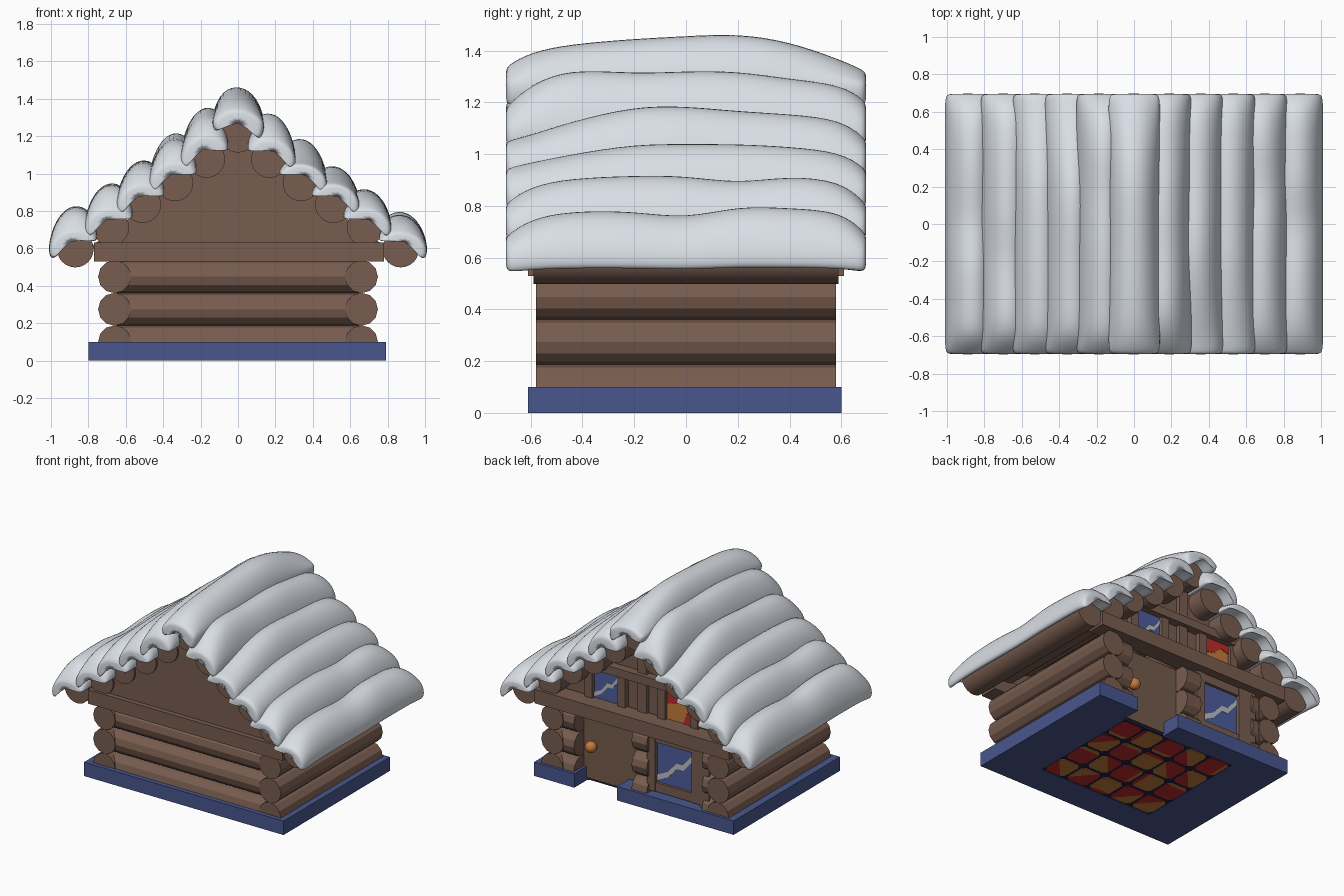
import bpy, bmesh, math, random
from mathutils import Vector

random.seed(4)
cube = bpy.data.objects.get("Cube")
if cube:
    bpy.data.objects.remove(cube, do_unlink=True)


def material(name, rgb):
    m = bpy.data.materials.new(name)
    m.use_nodes = True
    m.diffuse_color = (*rgb, 1)
    m.node_tree.nodes["Principled BSDF"].inputs["Base Color"].default_value = (*rgb, 1)
    return m


WOOD = material("log brown", (.188, .108, .078))
DOOR = material("door brown", (.175, .105, .072))
BLUE = material("base blue", (.065, .093, .27))
SNOW = material("snow white", (.7, .74, .79))
GLASS = material("glass blue", (.075, .11, .34))
SHINE = material("glass streak", (.5, .52, .53))
ORANGE = material("warm orange", (.55, .2, .045))
RED = material("tile red", (.5, .025, .025))
NAVY = material("dark navy", (.012, .015, .05))


def finish(bm, name, mat):
    bmesh.ops.recalc_face_normals(bm, faces=bm.faces)
    me = bpy.data.meshes.new(name)
    bm.to_mesh(me)
    bm.free()
    me.materials.append(mat)
    ob = bpy.data.objects.new(name, me)
    bpy.context.collection.objects.link(ob)
    return ob


def prism(name, pts, axis, a, b, mat):
    """Extrude an outline from a to b; axis y takes (x, z), axis z takes (x, y)."""
    place = (lambda p, d: (p[0], d, p[1])) if axis == "y" else (lambda p, d: (p[0], p[1], d))
    bm = bmesh.new()
    f = bm.faces.new([bm.verts.new(place(p, a)) for p in pts])
    ext = bmesh.ops.extrude_face_region(bm, geom=[f])["geom"]
    shift = Vector(place((0, 0), b - a))
    bmesh.ops.translate(bm, vec=shift, verts=[v for v in ext if isinstance(v, bmesh.types.BMVert)])
    return finish(bm, name, mat)


def box(name, x0, x1, y0, y1, z0, z1, mat=WOOD):
    return prism(name, [(x0, y0), (x1, y0), (x1, y1), (x0, y1)], "z", z0, z1, mat)


def log(name, axis, start, end, u, z, r, sides):
    """Round log along x (u is y) or along y (u is x)."""
    mid = (start + end) / 2
    along_x = axis == "x"
    bpy.ops.mesh.primitive_cylinder_add(
        vertices=sides, radius=r, depth=end - start,
        location=(mid, u, z) if along_x else (u, mid, z),
        rotation=(0, math.pi / 2, 0) if along_x else (math.pi / 2, 0, 0))
    ob = bpy.context.object
    ob.name = name
    ob.data.materials.append(WOOD)
    return ob


# Stone base: a frame with a doorway gap at the back
FX, FY0, FY1 = .46, -.39, .45
box("base_front", -.8, .79, -.61, FY0, 0, .1, BLUE)
box("base_left", FX, .79, FY0, FY1, 0, .1, BLUE)
box("base_right", -.8, -FX, FY0, FY1, 0, .1, BLUE)
box("base_back_left", .47, .79, FY1, .6, 0, .1, BLUE)
box("base_back_right", -.8, .13, FY1, .6, 0, .1, BLUE)

# Floor with two-coloured tiles flush with the underside
box("floor", -FX, FX, FY0, FY1, .004, .07, NAVY)
COLS, ROWS = 5, 4
PX, PY = 2 * FX / COLS, (FY1 - FY0) / ROWS
for i in range(COLS):
    for j in range(ROWS):
        cx, cy = -FX + (i + .5) * PX, FY0 + (j + .5) * PY
        a, c = .44, .31
        octo = [(cx + sx * PX, cy + sy * PY) for sx, sy in
                [(a, -c), (a, c), (c, a), (-c, a), (-a, c), (-a, -c), (-c, -a), (c, -a)]]
        k = random.randrange(8)
        octo = octo[k:] + octo[:k]
        cols = (RED, ORANGE) if (i + j) % 2 else (ORANGE, RED)
        prism("floor_tile", octo[:6], "z", 0, .004, cols[0])
        prism("floor_tile_corner", [octo[5], octo[6], octo[7], octo[0]], "z", 0, .004, cols[1])

# Log walls
R = .088
for z in (.1, .274, .448):
    for s in (-1, 1):
        log("side_wall_log", "y", -.58, .58, s * .66, z, R, 12)
    log("front_wall_log", "x", -.65, .65, -.49, z, R, 12)
    for x0, x1 in ((-.65, -.53), (-.09, .03), (.49, .65)):
        log("back_wall_log", "x", x0, x1, .49, z, R, 12)

# Gable beams and gable walls
for s in (-1, 1):
    y0, y1 = sorted((s * .61, s * .48))
    box("gable_beam", -.77, .78, y0, y1, .53, .63)
gable = [(-.8, .6), (.8, .6), (0, 1.18)]
prism("front_gable", gable, "y", -.575, -.5, WOOD)
prism("back_gable", gable, "y", .42, .47, WOOD)

# Door with a round knob
box("door", .02, .5, .42, .46, .02, .53, DOOR)
bpy.ops.mesh.primitive_uv_sphere_add(segments=20, ring_count=12, radius=.04, location=(.41, .495, .27))
bpy.context.object.name = "door_knob"
bpy.context.object.data.materials.append(ORANGE)
bpy.ops.object.shade_smooth()


def window(name, x0, x1, z0, z1, y, w, glass):
    """Plank frame around a pane on the back wall."""
    box(name + "_pane", x0, x1, y, y + .006, z0, z1, glass)
    for a, b in ((x0 - w, x0), (x1, x1 + w)):
        box(name + "_post", a, b, y - .04, y + .03, z0 - w, z1 + w)
    for a, b in ((z0 - w, z0), (z1, z1 + w)):
        box(name + "_rail", x0, x1, y - .04, y + .025, a, b)


def streak(x0, x1, z0, z1, y):
    """Wavy light reflection crossing a pane."""
    mid = [(0, .1), (.3, .25), (.55, .52), (.72, .52), (1, .85)]
    pts = [(u, v - .06) for u, v in mid] + [(u, v + .08) for u, v in reversed(mid)]
    prism("pane_streak", [(x1 + (x0 - x1) * u, z0 + (z1 - z0) * v) for u, v in pts],
          "y", y + .006, y + .01, SHINE)


window("lower_window", -.43, -.14, .18, .47, .52, .065, GLASS)
streak(-.43, -.14, .18, .47, .52)
box("window_corner_post", -.57, -.495, .45, .55, .1, .53)
window("upper_left_window", .19, .39, .63, .85, .48, .06, GLASS)
streak(.19, .39, .63, .85, .48)
window("upper_right_window", -.39, -.19, .63, .85, .48, .06, ORANGE)
for pts in ([(-.39, .85), (-.39, .79), (-.33, .81), (-.27, .76), (-.19, .74), (-.19, .85)],
            [(-.39, .63), (-.39, .72), (-.35, .71), (-.32, .63)]):
    prism("pane_red_patch", pts, "y", .486, .49, RED)
box("gable_lintel", -.45, .45, .44, .53, .85, .91)
box("gable_king_post", -.035, .035, .44, .5, .63, 1.12)


# Snow outlines around a log centre, the first leaning outward over the slope
def side_outline(h):
    lip = .2 * h - .075
    return [(-.12, .04), (-.115, .6 * h), (-.06, 1.03 * h), (.035, 1.05 * h), (.108, .68 * h), (.143, .15 * h),
            (.14, lip), (.105, lip), (.08, .02), (.04, .06), (-.02, .07), (-.08, .05)]


def ridge_outline(h):
    return [(-.14, .06), (-.128, .62 * h), (-.065, 1.04 * h), (.045, 1.04 * h), (.118, .68 * h), (.146, .06),
            (.128, -.035), (.095, -.015), (.06, .065), (0, .09), (-.06, .07), (-.09, .03), (-.125, .01)]


YS = [-.69, -.6, -.45, -.2, 0, .2, .4, .6, .69]
RIDGE_DRIFT = [13, 18, 21, 23, 24, 25, 22, 15, 11]
SLOPE_DRIFTS = [
    [11, 19, 25, 23, 24, 24, 21, 19, 13],
    [10, 12, 17, 23, 23, 21, 20, 18, 11],
    [11, 13, 16, 20, 20, 20, 19, 17, 11],
    [10, 16, 19, 20, 20, 17, 20, 18, 10],
    [9, 15, 18, 18, 15, 20, 19, 18, 10]]


def snow(name, outline, cx, cz, s, depths):
    """Lumpy snow roll; depths are hundredths above the log centre."""
    sections = [(y, outline(d / 100)) for y, d in zip(YS, depths)]
    for at, (y, pts) in ((0, sections[0]), (len(sections) + 1, sections[-1])):
        # Tuck the ends in for a rounded rim
        mx = sum(p[0] for p in pts) / len(pts)
        mz = sum(p[1] for p in pts) / len(pts)
        tucked = [(mx + (x - mx) * .75, mz + (z - mz) * .75) for x, z in pts]
        sections.insert(at, (y * 1.01, tucked))
    bm = bmesh.new()
    rings = [[bm.verts.new((cx + s * x, y, cz + z)) for x, z in pts] for y, pts in sections]
    n = len(rings[0])
    for a, b in zip(rings, rings[1:]):
        for k in range(n):
            bm.faces.new((a[k], a[(k + 1) % n], b[(k + 1) % n], b[k]))
    bm.faces.new(rings[0])
    bm.faces.new(rings[-1])
    ob = finish(bm, name, SNOW)
    soft = ob.modifiers.new("soften", "SUBSURF")
    soft.levels = soft.render_levels = 2
    ob.data.shade_smooth()


def roof_log(name, x, z):
    log(name, "y", -.59, .59, x, z, .098, 24)
    bpy.ops.object.shade_smooth_by_angle()


# Roof logs, each under its own roll of snow
roof_log("ridge_log", 0, 1.21)
snow("ridge_snow", ridge_outline, 0, 1.21, 1, RIDGE_DRIFT)
spots = [(.168, 1.075), (.337, .95), (.51, .834), (.68, .712), (.87, .596)]
for (x, z), drift in zip(spots, SLOPE_DRIFTS):
    for s in (1, -1):
        roof_log("roof_log", s * x, z)
        depths = drift if s > 0 else [d + (3 if d > 14 else 0) for d in reversed(drift)]
        snow("roof_snow", side_outline, s * x, z, s, depths)
